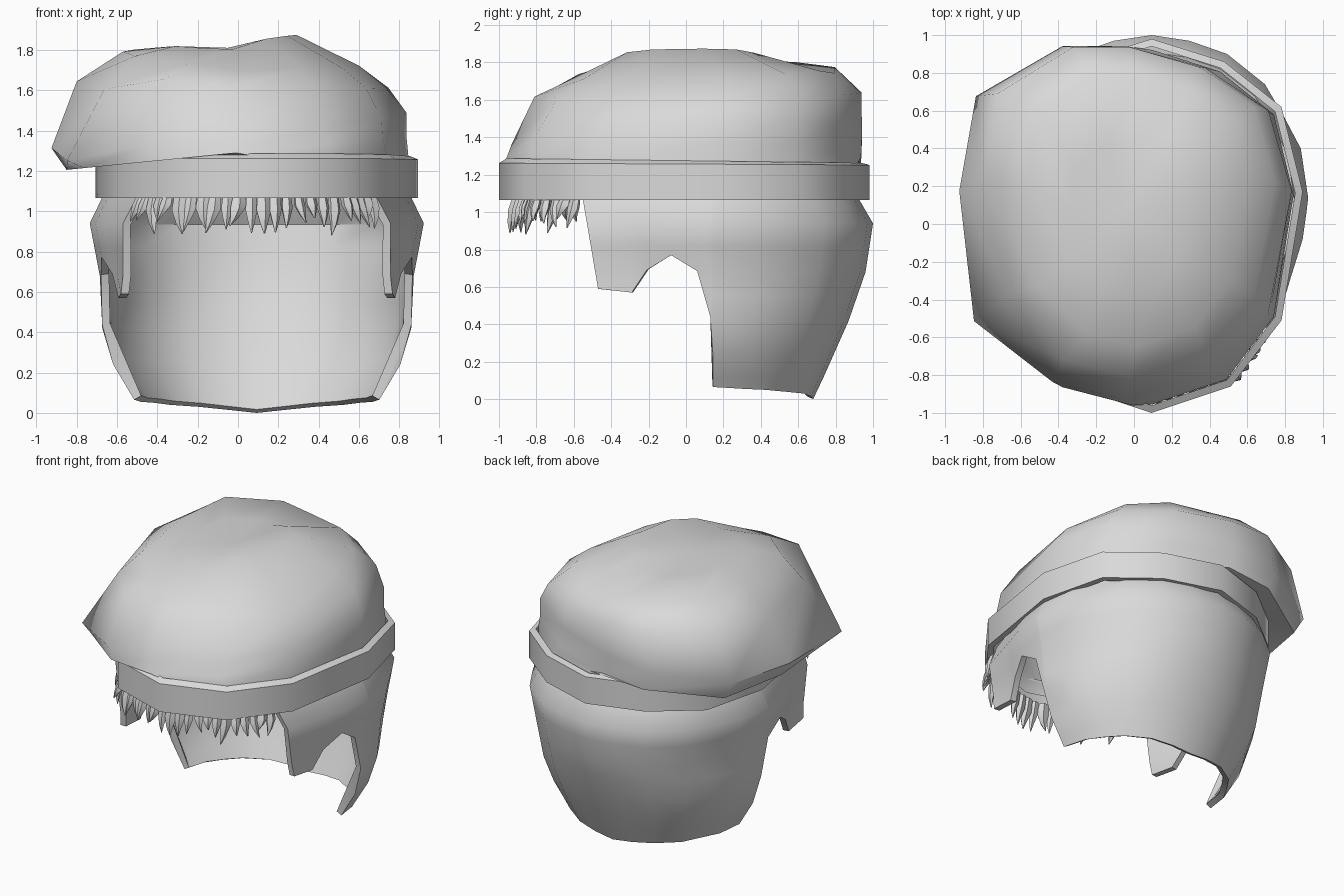
import bpy, bmesh, math, random
from mathutils import Vector

random.seed(4)
CX = 0.093  # middle of the head, the cap droops towards -x

cube = bpy.data.objects.get("Cube")
if cube:
    bpy.data.objects.remove(cube)

GREY = (0.7, 0.7, 0.7, 1)
grey = bpy.data.materials.new("plain_grey")
grey.use_nodes = True
grey.diffuse_color = GREY
grey.node_tree.nodes["Principled BSDF"].inputs["Base Color"].default_value = GREY


def add_grid(bm, rings, wrap=True):
    """Skin a list of equally long point rows; returns the vertices."""
    rows = [[bm.verts.new(p) for p in ring] for ring in rings]
    n = len(rows[0])
    for a, b in zip(rows, rows[1:]):
        for i in range(n if wrap else n - 1):
            k = (i + 1) % n
            bm.faces.new((a[i], a[k], b[k], b[i]))
    return rows


def finish(name, bm, angle, thickness=0):
    mesh = bpy.data.meshes.new(name)
    bm.to_mesh(mesh)
    bm.free()
    mesh.materials.append(grey)
    obj = bpy.data.objects.new(name, mesh)
    bpy.context.collection.objects.link(obj)
    bpy.ops.object.select_all(action='DESELECT')
    obj.select_set(True)
    bpy.context.view_layer.objects.active = obj
    if thickness:
        mod = obj.modifiers.new("thickness", 'SOLIDIFY')
        mod.thickness = thickness
        mod.offset = -1
        bpy.ops.object.modifier_apply(modifier=mod.name)
    bpy.ops.object.shade_smooth_by_angle(angle=math.radians(angle))


def interpolate(table, z):
    """Linear lookup in rows of (z, value, value), z falling."""
    for a, b in zip(table, table[1:]):
        if z >= b[0]:
            t = min(1, (a[0] - z) / (a[0] - b[0]))
            return [p + (q - p) * t for p, q in zip(a[1:], b[1:])]
    return table[-1][1:]


# Twelve-sided head outline, front to back, then mirrored
half = [(0, -1), (.525, -.86), (.86, -.51), (1, .17), (.86, .62), (.48, .86), (0, .98)]
outline = half + [(-x, y) for x, y in half[-2:0:-1]]

# Headband, its upper rim rising slightly inwards
bm = bmesh.new()
rings = []
for s, sy, height, slope in [(1, 1, 1.065, 0), (1, 1, 1.257, -.005), (.95, .96, 1.275, -.012),
                             (.95, .96, 1.065, 0), (1, 1, 1.065, 0)]:
    rings.append([(CX + .8 * s * x, sy * y, height + slope * y) for x, y in outline])
add_grid(bm, rings)
bmesh.ops.remove_doubles(bm, verts=bm.verts, dist=.0001)
finish("headband", bm, 42)

# Soft cap: rings of right x, left x, front y, back y, height, slope in x, slope in y
cap_rings = [
    (.84, -.65, -.95, .935, 1.17, 0, 0),
    (.845, -.65, -.955, .94, 1.27, 0, 0),
    (.835, -.85, -.96, .955, 1.29, .10, 0),
    (.835, -.925, -.93, .96, 1.40, .10, .03),
    (.745, -.80, -.81, .955, 1.625, -.02, .01),
    (.60, -.57, -.65, .81, 1.75, -.06, .035),
    (.29, -.34, -.37, .42, 1.848, .09, 0),
]
# The drooping side is fuller than the other and sags to a low front corner
droop = half + [(-.38, .98), (-.90, .70), (-1, .17), (-.90, -.56), (-.44, -.90)]
CORNER, CHEEK = 10, 11
sag = {(3, CORNER): (-.01, 0, -.05), (4, CORNER): (.06, .05, -.03), (4, CHEEK): (0, 0, .03)}
bm = bmesh.new()
rings = []
for r, (right, left, front, back, h, sx, sy) in enumerate(cap_rings):
    mx, rx = (right + left) / 2, (right - left) / 2
    my, ry = (front + back) / 2, (back - front) / 2
    ring = []
    for i, (x, y) in enumerate(droop if r > 1 else outline):
        px, py = mx + rx * x, my + ry * y
        z = h + sx * px + sy * py
        if h > 1.7:  # soft crease running front to back
            z -= .045 * math.exp(-((px + .06) / .14) ** 2)
        ring.append(Vector((px, py, z)) + Vector(sag.get((r, i), (0, 0, 0))))
    rings.append(ring)
top = add_grid(bm, rings)[-1]
crown = bm.verts.new((-.05, .06, 1.81))
for i, v in enumerate(top):
    bm.faces.new((v, top[(i + 1) % len(top)], crown))
finish("soft_cap", bm, 50)

# Hair shell: columns of half width, y, lower edge, running from sideburn to nape
columns = [
    (.645, -.55, .59), (.735, -.29, .57), (.76, -.21, .69), (.80, -.08, .77),
    (.82, .06, .685), (.828, .13, .44), (.828, .145, .065), (.79, .40, .055),
    (.70, .57, .05), (.60, .74, .04), (.40, .90, .03), (.20, .97, .015), (0, 1, 0),
]
# Height, width factor, back depth
taper = [
    (1.11, .91, .91), (1.06, .93, .93), (.94, 1, 1), (.68, .94, .96),
    (.42, .925, .87), (.24, .86, .79), (.06, .73, .71), (0, .70, .68),
]
LEVELS = [1.11, 1.06, .94, .82, .68, .55, .42, .24, .12, 0]
EAR = .14


def hair_column(x, y, low, side):
    points = []
    for level in LEVELS:
        z = max(level, low)
        width, back = interpolate(taper, z)
        px, py = x * width, y
        if y > EAR:
            py = EAR + (y - EAR) * (back - EAR) / (1 - EAR)
        elif y < -.5:  # sideburn edge slants back and out
            py += .17 * (1.06 - z)
            px += .15 * (1.06 - z)
        points.append((CX + side * px, py, z))
    return points


bm = bmesh.new()
cols = [hair_column(*c, 1) for c in columns]
cols += [hair_column(*c, -1) for c in columns[-2::-1]]
add_grid(bm, cols, wrap=False)
bmesh.ops.remove_doubles(bm, verts=bm.verts, dist=.0001)
finish("hair_shell", bm, 40, thickness=.04)

# Fringe of curved locks hanging from the front of the band
path = [Vector(p) for p in [(-.57, -.59), (-.44, -.79), (0, -.91), (.44, -.79), (.57, -.59)]]
lengths = [(b - a).length for a, b in zip(path, path[1:])]


def along(t):
    d = t * sum(lengths)
    for a, b, l in zip(path, path[1:], lengths):
        if d <= l:
            return a.lerp(b, d / l)
        d -= l
    return path[-1]


LOCKS = 24
SIDES = 5
bm = bmesh.new()
for k in range(LOCKS):
    base = along(k / (LOCKS - 1))
    out = Vector((base.x, base.y + .1)).normalized()
    across = Vector((-out.y, out.x))
    length = random.uniform(.10, .19)
    lean = random.uniform(-.05, .05)
    size = random.uniform(.028, .042)
    rings = []
    # Tip first: fraction of length, thickness, outward bulge
    for t, r, bulge in [(1, .08, .04), (.7, .55, .035), (.35, 1, .02), (-.1, .8, 0)]:
        c = base + out * bulge + across * lean * t * t
        ring = []
        for i in range(SIDES):
            a = math.tau * i / SIDES
            p = c + (across * math.cos(a) + out * math.sin(a) * .8) * size * r
            ring.append((CX + p.x, p.y, 1.07 - length * t))
        rings.append(ring)
    rows = add_grid(bm, rings)
    bm.faces.new(rows[0])
    bm.faces.new(rows[-1])
bmesh.ops.recalc_face_normals(bm, faces=bm.faces)
finish("fringe", bm, 50)
